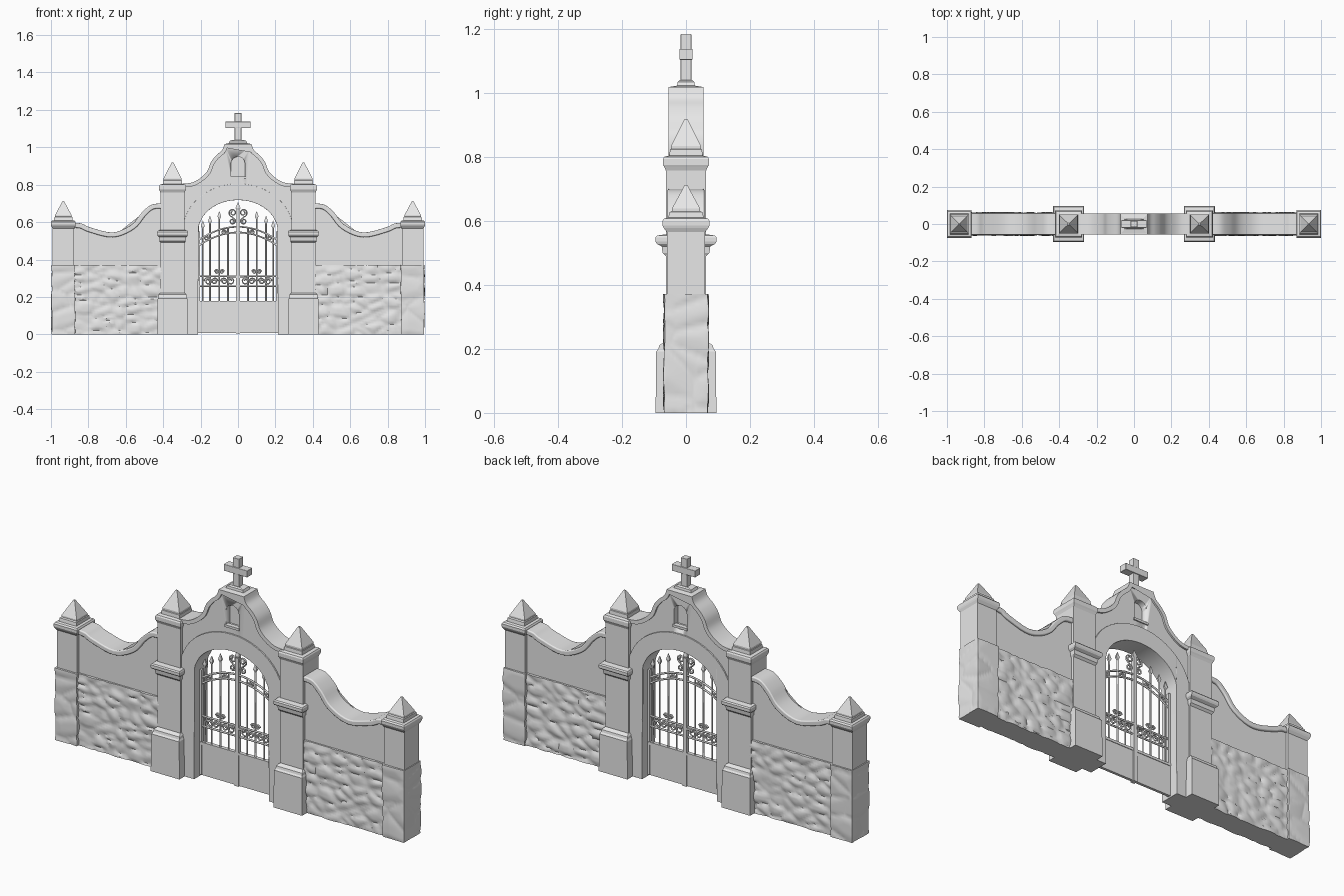
import bpy, bmesh, math
from mathutils import Vector, noise

if "Cube" in bpy.data.objects:
    bpy.data.objects.remove(bpy.data.objects["Cube"])

stone = bpy.data.materials.new("light_grey_stone")
stone.diffuse_color = (0.8, 0.8, 0.8, 1)
stone.use_nodes = True
stone.node_tree.nodes["Principled BSDF"].inputs["Base Color"].default_value = stone.diffuse_color


def finish(name, bm, smooth=True, bevel=0.0):
    bmesh.ops.recalc_face_normals(bm, faces=bm.faces[:])
    me = bpy.data.meshes.new(name)
    bm.to_mesh(me)
    bm.free()
    me.materials.append(stone)
    ob = bpy.data.objects.new(name, me)
    bpy.context.collection.objects.link(ob)
    if bevel:
        b = ob.modifiers.new("soft_edges", 'BEVEL')
        b.width, b.segments, b.limit_method = bevel, 3, 'ANGLE'
    bpy.ops.object.select_all(action='DESELECT')
    ob.select_set(True)
    bpy.context.view_layer.objects.active = ob
    if smooth:
        bpy.ops.object.shade_smooth_by_angle(angle=math.radians(35))
    return ob


def stack(name, cx, levels, cy=0.0, smooth=False, bevel=0.0):
    """Loft of rectangles: levels are (z, half width x, half depth y)."""
    bm = bmesh.new()
    rings = [[bm.verts.new((cx + a * hx, cy + b * hy, z))
              for a, b in ((-1, -1), (1, -1), (1, 1), (-1, 1))] for z, hx, hy in levels]
    for lo, hi in zip(rings, rings[1:]):
        for i in range(4):
            j = (i + 1) % 4
            bm.faces.new((lo[i], lo[j], hi[j], hi[i]))
    bm.faces.new(rings[0])
    bm.faces.new(rings[-1])
    return finish(name, bm, smooth, bevel)


def prism(name, pts, y0, y1, bevel=0.0):
    """Outline in x, z extruded along y."""
    bm = bmesh.new()
    f = [bm.verts.new((x, y0, z)) for x, z in pts]
    b = [bm.verts.new((x, y1, z)) for x, z in pts]
    n = len(pts)
    for i in range(n):
        j = (i + 1) % n
        bm.faces.new((f[i], f[j], b[j], b[i]))
    caps = [bm.faces.new(f), bm.faces.new(b[::-1])]
    bmesh.ops.triangulate(bm, faces=caps)
    return finish(name, bm, True, bevel)


def curve(pts, steps=5):
    """Smooth path through the points."""
    p = [Vector(q) for q in [pts[0]] + list(pts) + [pts[-1]]]
    out = []
    for a, b, c, d in zip(p, p[1:], p[2:], p[3:]):
        for k in range(steps):
            t = k / steps
            out.append(0.5 * (2 * b + (c - a) * t + (2 * a - 5 * b + 4 * c - d) * t * t
                              + (3 * b - a - 3 * c + d) * t ** 3))
    return out + [p[-1]]


def ribbon(name, path, thick, hy, bevel=0.0):
    """Band below a left-to-right path."""
    low = []
    for i, p in enumerate(path):
        t = (path[min(i + 1, len(path) - 1)] - path[max(i - 1, 0)]).normalized()
        low.append(p + Vector((t.y, -t.x)) * thick)
    return prism(name, list(path) + low[::-1], -hy, hy, bevel)


def arch(rx, rz, zc, n=24):
    return [(-rx * math.cos(math.pi * i / n), zc + rz * math.sin(math.pi * i / n)) for i in range(n + 1)]


def tubes(name, paths, r=0.0045):
    cu = bpy.data.curves.new(name, 'CURVE')
    cu.dimensions, cu.bevel_depth, cu.bevel_resolution, cu.use_fill_caps = '3D', r, 1, True
    for path in paths:
        sp = cu.splines.new('POLY')
        sp.points.add(len(path) - 1)
        for pt, (x, z) in zip(sp.points, path):
            pt.co = (x, 0, z, 1)
    ob = bpy.data.objects.new(name, cu)
    bpy.context.collection.objects.link(ob)
    cu.materials.append(stone)
    bpy.ops.object.select_all(action='DESELECT')
    ob.select_set(True)
    bpy.context.view_layer.objects.active = ob
    bpy.ops.object.convert(target='MESH')


def spiral(cx, cz, r, side, start=0.0):
    """Iron scroll curling inward."""
    return [(cx + side * r * (1 - 0.7 * i / 22) * math.cos(start + i * 0.42),
             cz + r * (1 - 0.7 * i / 22) * math.sin(start + i * 0.42)) for i in range(23)]


def rough_block(name, cx, hx, hy, h, cell, bump):
    """Rubble masonry block with rounded stones."""
    bm = bmesh.new()
    bmesh.ops.create_cube(bm, size=2)
    bmesh.ops.subdivide_edges(bm, edges=bm.edges[:], cuts=34, use_grid_fill=True)
    for v in bm.verts:
        v.co = Vector((cx + v.co.x * hx, v.co.y * hy, (v.co.z + 1) * h / 2))
    bm.normal_update()
    for v in bm.verts:
        q = Vector((v.co.x / cell, v.co.y / cell + 3, v.co.z / cell * 1.6))
        d = noise.voronoi(q)[0]
        n = v.normal.copy()
        n.z = 0
        v.co += n * bump * (min((d[1] - d[0]) * 2.2, 1.0) ** 0.6 - 0.4)
    return finish(name, bm)


for s, side in ((-1, "left"), (1, "right")):
    # Outer pillars
    cx = s * 0.934
    rough_block("outer_pillar_stone_" + side, cx, 0.061, 0.068, 0.372, 0.17, 0.007)
    stack("outer_pillar_shaft_" + side, cx, [(0.36, 0.058, 0.06), (0.58, 0.058, 0.06)])
    stack("outer_pillar_cap_" + side, cx, [(0.565, 0.058, 0.06), (0.578, 0.064, 0.07), (0.586, 0.066, 0.074),
          (0.6, 0.066, 0.074), (0.607, 0.062, 0.068), (0.61, 0.05, 0.055), (0.627, 0.048, 0.052), (0.632, 0.04, 0.04)])
    stack("outer_pillar_pyramid_" + side, cx, [(0.628, 0.044, 0.044), (0.638, 0.044, 0.044), (0.712, 0.004, 0.004)])

    # Gate pillars
    cx = s * 0.35
    stack("gate_pillar_base_" + side, cx, [(0, 0.082, 0.095), (0.192, 0.079, 0.093), (0.2, 0.075, 0.086),
          (0.212, 0.074, 0.083), (0.222, 0.066, 0.066)])
    stack("gate_pillar_shaft_" + side, cx, [(0.2, 0.065, 0.063), (0.78, 0.065, 0.063)])
    stack("gate_pillar_band_" + side, cx, [(0.49, 0.064, 0.063), (0.5, 0.07, 0.073), (0.52, 0.072, 0.076),
          (0.528, 0.08, 0.091), (0.535, 0.082, 0.095), (0.548, 0.082, 0.095), (0.554, 0.079, 0.09), (0.558, 0.064, 0.063)])
    stack("gate_pillar_cap_" + side, cx, [(0.755, 0.064, 0.062), (0.768, 0.069, 0.068), (0.775, 0.072, 0.072),
          (0.793, 0.072, 0.072), (0.8, 0.068, 0.068), (0.804, 0.052, 0.052), (0.822, 0.05, 0.05), (0.828, 0.042, 0.042)])
    stack("gate_pillar_pyramid_" + side, cx, [(0.824, 0.048, 0.047), (0.834, 0.048, 0.047), (0.918, 0.005, 0.005)])

    # Side walls: rubble below, plaster above, curved coping
    rough_block("side_wall_stone_" + side, s * 0.64, 0.245, 0.056, 0.37, 0.085, 0.012)
    path = curve([(0.41, 0.7), (0.465, 0.692), (0.515, 0.65), (0.57, 0.585), (0.67, 0.545),
                  (0.79, 0.572), (0.835, 0.592), (0.885, 0.597)])
    path = [Vector((s * p.x, p.y)) for p in path]
    if s < 0:
        path.reverse()
    lower = [(p.x, p.y - 0.012) for p in path]
    prism("side_wall_plaster_" + side, [(path[0].x, 0.35)] + lower + [(path[-1].x, 0.35)], -0.046, 0.046)
    ribbon("side_wall_coping_" + side, path, 0.026, 0.058, 0.008)

# Central gable wall with arched opening and a niche on each face
half = [(0.3, 0.805), (0.245, 0.812), (0.2, 0.837), (0.165, 0.872), (0.145, 0.92), (0.118, 0.955), (0.085, 0.985), (0.072, 1.018)]
top = curve([(-x, z) for x, z in half]) + curve(half[::-1])
inner = arch(0.215, 0.17, 0.55)
outline = [(-0.3, 0)] + [(p.x, p.y - 0.01) for p in top] + [(0.3, 0), (0.215, 0)] + inner[::-1] + [(-0.215, 0)]
wall = prism("gable_wall", outline, -0.046, 0.046)
niche = [(-0.037, 0.84)] + arch(0.037, 0.037, 0.913, 12) + [(0.037, 0.84)]
for s, side in ((-1, "front"), (1, "back")):
    cutter = prism("niche_cutter_" + side, niche, *sorted((s * 0.014, s * 0.09)))
    cutter.hide_render = True
    cutter.hide_viewport = True
    cutter.display_type = 'WIRE'
    m = wall.modifiers.new("niche_" + side, 'BOOLEAN')
    m.operation, m.object, m.solver = 'DIFFERENCE', cutter, 'EXACT'
    stack("niche_sill_" + side, 0, [(0.832, 0.042, 0.012), (0.844, 0.042, 0.012)], cy=s * 0.04)
ribbon("gable_coping", top, 0.02, 0.055, 0.006)

# Arch surround with jambs
outer = arch(0.295, 0.252, 0.553)
prism("arch_surround", [(-0.295, 0)] + outer + [(0.295, 0), (0.213, 0)]
      + arch(0.213, 0.168, 0.55)[::-1] + [(-0.213, 0)], -0.053, 0.053, 0.006)

# Cross on its plinth
stack("cross_plinth", 0, [(1.0, 0.072, 0.054), (1.018, 0.07, 0.052), (1.022, 0.05, 0.028), (1.034, 0.045, 0.026), (1.04, 0.03, 0.02)])
stack("cross_shaft", 0, [(1.03, 0.018, 0.017), (1.183, 0.018, 0.017)], bevel=0.002)
stack("cross_arms", 0, [(1.103, 0.067, 0.021), (1.137, 0.067, 0.021)], bevel=0.002)

# Gate leaves: sheet panels, frames, bars, scrolls
stack("gate_meeting_post", 0, [(0.005, 0.011, 0.012), (0.665, 0.009, 0.01)])
for s, side in ((-1, "left"), (1, "right")):
    stack("gate_panel_" + side, s * 0.114, [(0.008, 0.104, 0.007), (0.172, 0.104, 0.007)])
    stack("gate_panel_rail_" + side, s * 0.114, [(0.165, 0.104, 0.01), (0.178, 0.104, 0.01)])
    stack("gate_hinge_stile_" + side, s * 0.208, [(0.008, 0.006, 0.008), (0.55, 0.006, 0.008)])
    bars = ((0.188, 0.575), (0.15, 0.6), (0.1, 0.625), (0.053, 0.575))
    tubes("gate_bars_" + side, [[(s * x, 0.17), (s * x, z)] for x, z in bars])
    for i, (x, z) in enumerate(bars[:3]):
        stack(f"gate_spear_{side}_{i}", s * x, [(z - 0.01, 0.003, 0.003), (z + 0.005, 0.01, 0.006), (z + 0.033, 0.001, 0.001)])
    rails = [[(s * x / 100, z0 - 1.6 * (x / 100) ** 2) for x in range(0, 22)] for z0 in (0.545, 0.575)]
    rails += [[(0, z), (s * 0.21, z)] for z in (0.258, 0.31)]
    tubes("gate_rails_" + side, rails, 0.005)
    scrolls = [spiral(s * x, 0.284, 0.022, d, a) for x in (0.04, 0.16) for d, a in ((s, 0.0),)]
    scrolls += [spiral(s * 0.125, 0.284, 0.018, -s), spiral(s * 0.075, 0.284, 0.018, s)]
    scrolls += [spiral(s * 0.028, 0.65, 0.022, s, -1.5), spiral(s * 0.03, 0.605, 0.018, s, 1.5)]
    scrolls += [spiral(s * 0.17, 0.515, 0.014, s), spiral(s * 0.075, 0.545, 0.014, -s)]
    scrolls += [spiral(s * (0.1 + d * 0.014), 0.335, 0.012, d * s) for d in (-1, 1)]
    tubes("gate_scrolls_" + side, scrolls, 0.004)
    stack("gate_handle_" + side, s * 0.03, [(0.3, 0.018, 0.014), (0.309, 0.018, 0.014)])
stack("gate_finial", 0, [(0.66, 0.004, 0.004), (0.675, 0.013, 0.008), (0.705, 0.001, 0.001)])
